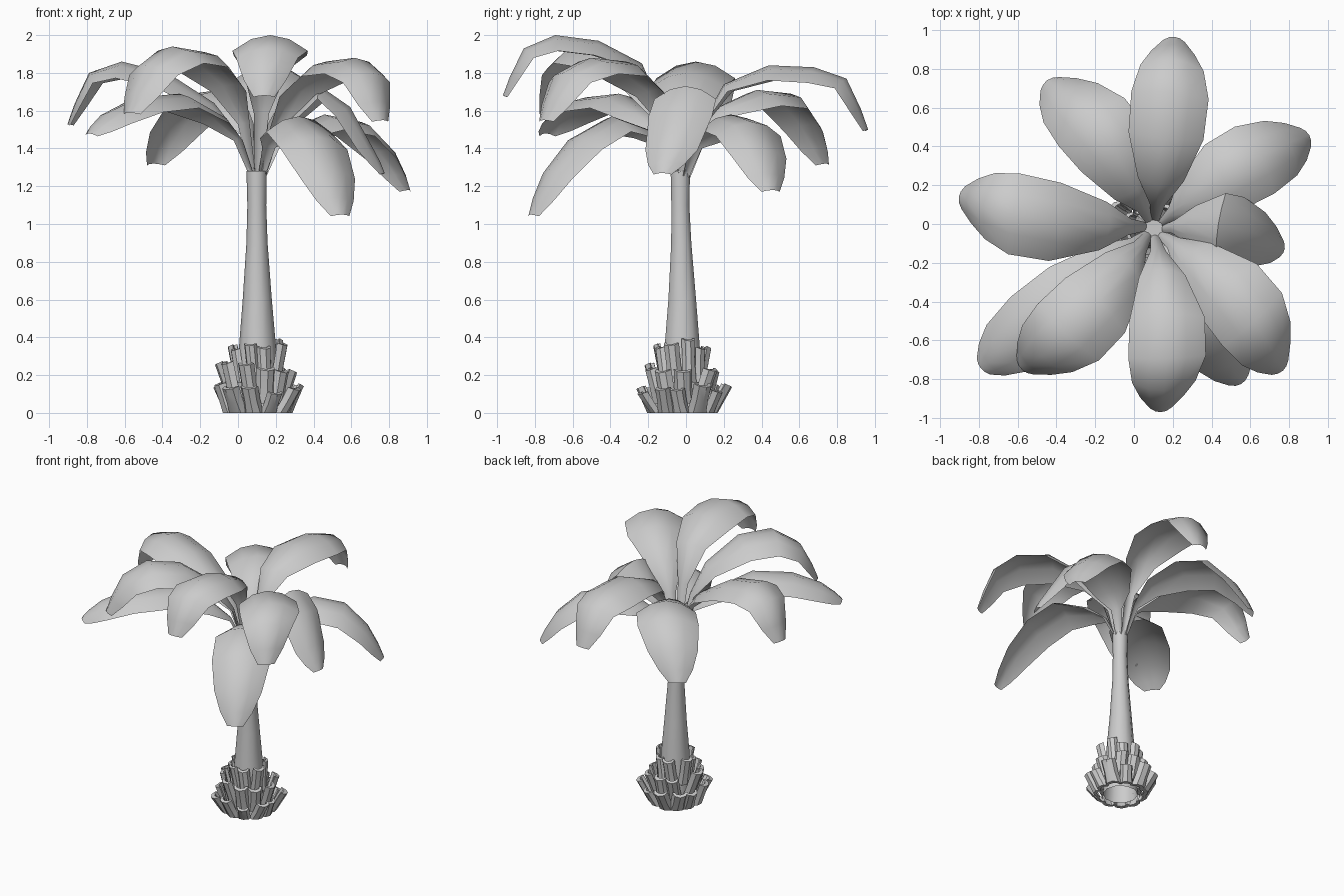
import bpy, bmesh, random
from math import sin, cos, pi, radians
from mathutils import Vector

random.seed(4)
cube = bpy.data.objects.get("Cube")
if cube:
    bpy.data.objects.remove(cube)

grey = bpy.data.materials.new("plain_grey")
grey.use_nodes = True
GREY = (0.6, 0.6, 0.6, 1)
grey.diffuse_color = GREY
grey.node_tree.nodes["Principled BSDF"].inputs["Base Color"].default_value = GREY

CENTRE = Vector((0.105, -0.02, 0))


def finish(bm, name, angle):
    mesh = bpy.data.meshes.new(name)
    bm.to_mesh(mesh)
    bm.free()
    obj = bpy.data.objects.new(name, mesh)
    bpy.context.collection.objects.link(obj)
    mesh.materials.append(grey)
    bpy.ops.object.select_all(action='DESELECT')
    obj.select_set(True)
    bpy.context.view_layer.objects.active = obj
    bpy.ops.object.shade_smooth_by_angle(angle=radians(angle))


def skin(bm, rows, closed=False):
    """Join rows of points into a sheet, or a tube when closed."""
    rows = [[bm.verts.new(p) for p in row] for row in rows]
    for a, b in zip(rows, rows[1:]):
        n = len(a)
        for i in range(n if closed else n - 1):
            j = (i + 1) % n
            bm.faces.new((a[i], a[j], b[j], b[i]))
    return rows


# Tapered trunk with a slight bend
def build_trunk():
    bm = bmesh.new()
    rings = []
    for z, r, y in ((0, .12, 0), (.36, .097, 0), (.6, .077, 0), (.9, .056, -.005),
                    (1.1, .05, -.01), (1.28, .054, -.01)):
        rings.append([CENTRE + Vector((r * cos(a) - z * .005, y + r * sin(a), z))
                      for a in (2 * pi * k / 10 for k in range(10))])
    rows = skin(bm, rings, closed=True)
    bm.faces.new(rows[-1])
    finish(bm, "trunk", 50)


# Arched frond: a sheet swept along a midrib that may bow sideways
STEPS = (0, .08, .2, .45, .7, .88, .96, 1)
WIDTHS = (.1, .2, .6, .97, 1, .82, .56, .28)


def build_frond(name, heading, reach, bow, heights, half):
    a = radians(heading)
    out = Vector((cos(a), sin(a), 0))
    side = Vector((-sin(a), cos(a), 0))
    z1, z2, z3, z4, z5 = heights
    zs = (1.25, 1.29 + (z1 - 1.25) * .5, z1, z2, z3, z4, z4 + (z5 - z4) * .6, z5)
    mid = [CENTRE + out * (.03 + (reach - .03) * t) + side * (bow * 4 * t * (1 - t))
           + Vector((0, 0, z)) for t, z in zip(STEPS, zs)]
    rows = []
    for i, p in enumerate(mid):
        along = (mid[min(i + 1, len(mid) - 1)] - mid[max(i - 1, 0)]).normalized()
        up = along.cross(side)
        w = half * WIDTHS[i]
        rows.append([p + side * (s * w) - up * (.42 * w * s * s)
                     for s in (1, .5, 0, -.5, -1)])
    bm = bmesh.new()
    skin(bm, rows)
    finish(bm, name, 60)


# Cut leaf stumps: curved plates leaning outwards
def build_stump(bm, heading, r0, z0, r1, z1, w):
    out = Vector((cos(heading), sin(heading), 0))
    side = Vector((-out.y, out.x, 0))
    skew = random.uniform(-.025, .025)
    arc = [pi * k / 4 for k in range(5)]
    shape = [(cos(a), .9 * sin(a)) for a in arc] + \
            [(.7 * cos(a), .45 * sin(a) - .05) for a in reversed(arc)]
    rows = []
    for t, k in ((0, 1.1), (.5, .95), (1, 1)):
        p = CENTRE + out * (r0 + (r1 - r0) * t) + side * (skew * t)
        p.z = z0 + (z1 - z0) * t
        lean = Vector((0, 0, -.4 if t else 0))
        rows.append([p + side * (u * w * k) + (out + lean) * (v * w * k)
                     for u, v in shape])
    ends = skin(bm, rows, closed=True)
    for row in (ends[0], ends[-1]):
        for i in range(4):
            bm.faces.new((row[i], row[i + 1], row[8 - i], row[9 - i]))


def build_stumps():
    bm = bmesh.new()
    for count, r0, z0, r1, z1, w in ((11, .14, 0, .215, .14, .05),
                                     (9, .11, .05, .175, .25, .048),
                                     (8, .09, .16, .125, .37, .04)):
        for k in range(count):
            heading = 2 * pi * (k + random.uniform(-.15, .15)) / count + z0 * 3
            build_stump(bm, heading, r0, z0, r1 + random.uniform(-.025, .01),
                        z1 + random.uniform(-.03, .025), w * random.uniform(.85, 1.1))
    bmesh.ops.recalc_face_normals(bm, faces=bm.faces)
    finish(bm, "leaf_stumps", 40)


build_trunk()
build_stumps()

for name, heading, reach, bow, heights, half in (
        ("frond_back", 84, .99, -.01, (1.74, 1.84, 1.83, 1.77, 1.5), .2),
        ("frond_back_right", 126, .94, -.07, (1.62, 1.71, 1.69, 1.53, 1.32), .21),
        ("frond_right", 171, 1.02, .05, (1.64, 1.8, 1.86, 1.8, 1.53), .21),
        ("frond_front_right_low", 219, 1.15, 0, (1.57, 1.69, 1.67, 1.59, 1.48), .19),
        ("frond_front_right_high", 227, 1, .05, (1.74, 1.91, 1.94, 1.84, 1.59), .215),
        ("frond_front", 272, .95, .05, (1.85, 1.97, 2, 1.93, 1.68), .2),
        ("frond_front_left_high", 312, .99, .07, (1.71, 1.86, 1.88, 1.8, 1.55), .205),
        ("frond_front_left_low", 299, .92, .01, (1.5, 1.57, 1.46, 1.28, 1.05), .2),
        ("frond_back_left", 31, .93, .04, (1.49, 1.58, 1.54, 1.39, 1.18), .2),
        ("frond_left", 351, .68, .07, (1.56, 1.73, 1.62, 1.42, 1.27), .17)):
    build_frond(name, heading, reach, bow, heights, half)
